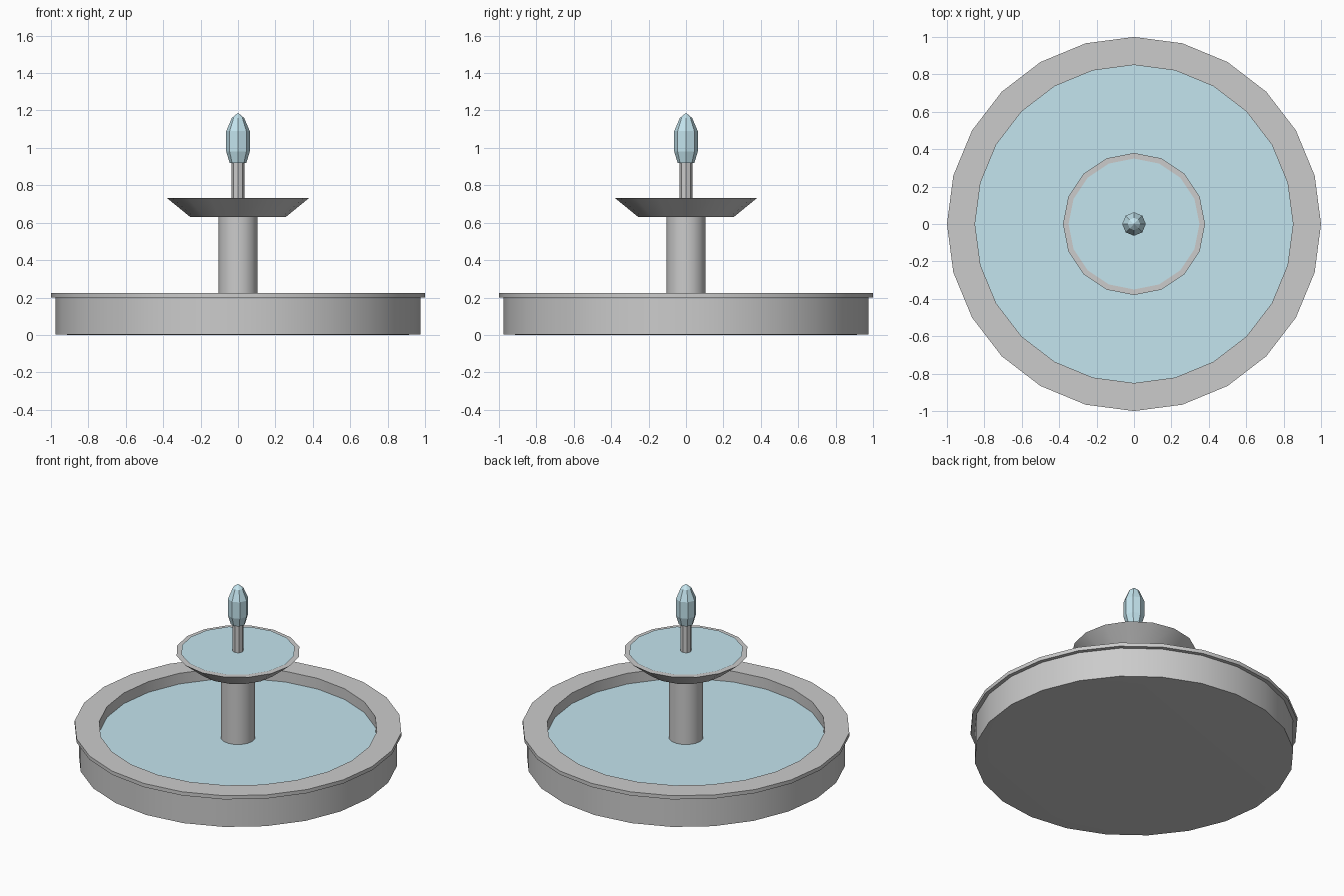
import bpy, bmesh, math

if "Cube" in bpy.data.objects:
    bpy.data.objects.remove(bpy.data.objects["Cube"])

water = bpy.data.materials.new("water")
water.diffuse_color = (0.55, 0.78, 0.86, 1)
water.use_nodes = True
water.node_tree.nodes["Principled BSDF"].inputs["Base Color"].default_value = water.diffuse_color


def lathe(name, profile, sides, smooth=True, mat=None):
    """Spin a list of (radius, z) points around the z axis."""
    bm = bmesh.new()
    rings = []
    for r, z in profile:
        if r == 0:
            rings.append([bm.verts.new((0, 0, z))])
        else:
            rings.append([bm.verts.new((r * math.cos(math.tau * i / sides),
                                        r * math.sin(math.tau * i / sides), z))
                          for i in range(sides)])
    for a, b in zip(rings, rings[1:]):
        for i in range(sides):
            j = (i + 1) % sides
            quad = [a[i % len(a)], a[j % len(a)], b[j % len(b)], b[i % len(b)]]
            bm.faces.new(list(dict.fromkeys(quad)))
    mesh = bpy.data.meshes.new(name)
    bm.to_mesh(mesh)
    bm.free()
    ob = bpy.data.objects.new(name, mesh)
    bpy.context.collection.objects.link(ob)
    if mat:
        mesh.materials.append(mat)
    if smooth:
        bpy.ops.object.select_all(action='DESELECT')
        ob.select_set(True)
        bpy.context.view_layer.objects.active = ob
        bpy.ops.object.shade_smooth_by_angle(angle=math.radians(30))
    return ob


# Lower basin with overhanging rim, and its water
lathe("basin", [(0, 0), (0.89, 0), (0.975, 0.003), (0.975, 0.2), (1, 0.2),
                (1, 0.225), (0.85, 0.225), (0.85, 0.05), (0, 0.05)], 24)
lathe("basin_water", [(0.85, 0.153), (0, 0.153)], 24, False, water)

# Central column
lathe("column", [(0, 0.05), (0.105, 0.05), (0.105, 0.63), (0, 0.63)], 16)

# Upper bowl and its water
lathe("bowl", [(0, 0.63), (0.255, 0.63), (0.38, 0.732), (0, 0.732)], 16)
lathe("bowl_water", [(0.35, 0.737), (0, 0.737)], 16, False, water)

# Spout and the water jet on top
lathe("spout", [(0, 0.73), (0.034, 0.73), (0.034, 0.925), (0, 0.925)], 8, False)
lathe("water_jet", [(0, 0.92), (0.045, 0.92), (0.063, 0.98), (0.063, 1.09),
                    (0.033, 1.16), (0, 1.187)], 8, False, water)
